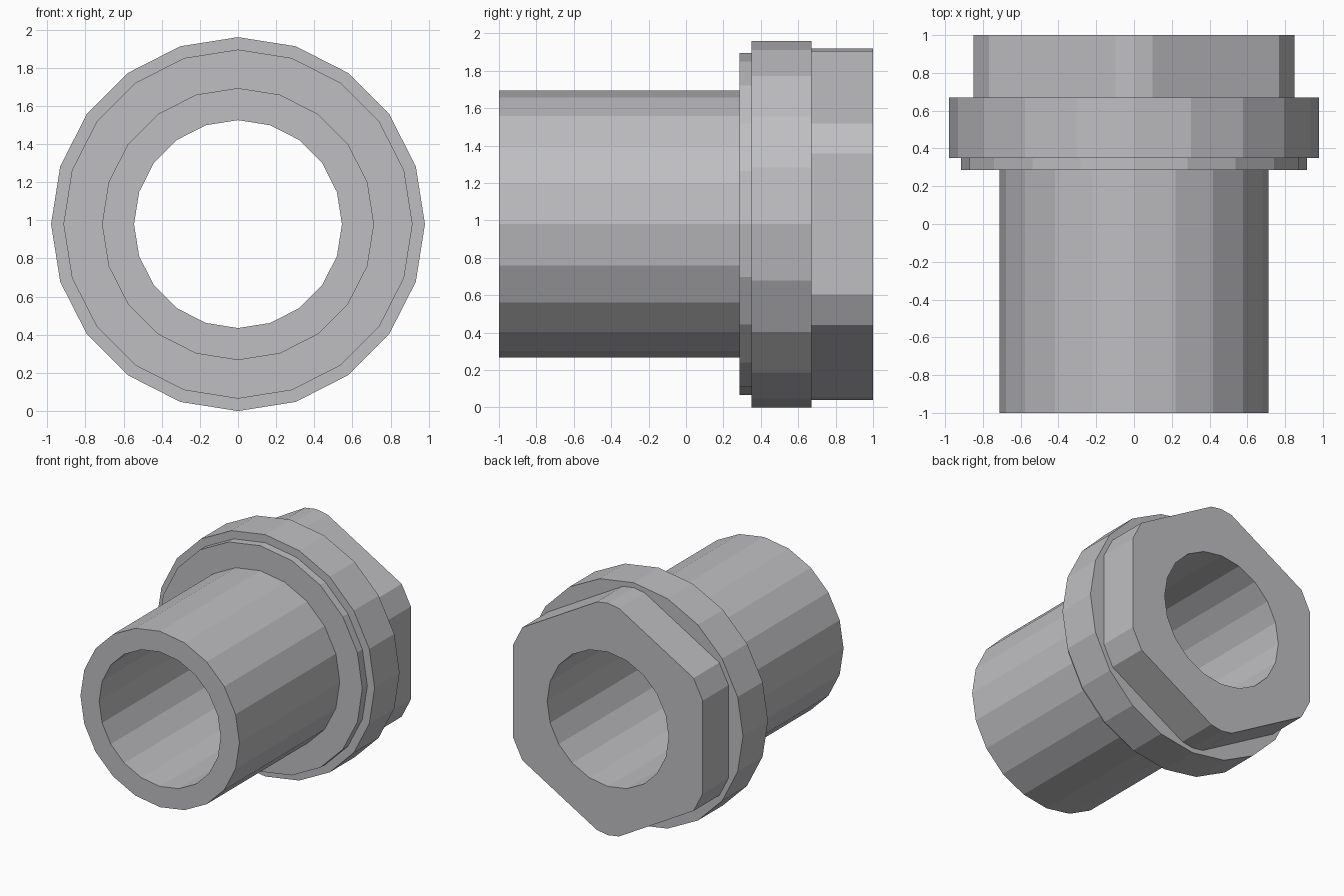
import bpy
import bmesh
from math import cos, sin, pi
from mathutils import Vector

SIDES = 20
RADIUS = 0.98            # flange radius, so the axis sits this high
BORE = 0.545
FLANGE_BACK = 0.67
NUT_APOTHEM = 0.85

cube = bpy.data.objects.get("Cube")
if cube:
    bpy.data.objects.remove(cube, do_unlink=True)

steel = bpy.data.materials.new("grey_steel")
steel.use_nodes = True
colour = (0.52, 0.52, 0.54, 1)
steel.diffuse_color = colour
steel.node_tree.nodes["Principled BSDF"].inputs["Base Color"].default_value = colour


def lathe(profile):
    """Revolve a closed (radius, y) profile about the y axis into flat facets."""
    bm = bmesh.new()
    rings = []
    for i in range(SIDES):
        a = 2 * pi * i / SIDES
        rings.append([bm.verts.new((r * cos(a), y, r * sin(a))) for r, y in profile])
    n = len(profile)
    for i in range(SIDES):
        a, b = rings[i], rings[(i + 1) % SIDES]
        for j in range(n):
            k = (j + 1) % n
            bm.faces.new((a[j], a[k], b[k], b[j]))
    return bm


def finish(bm, name):
    bmesh.ops.recalc_face_normals(bm, faces=bm.faces)
    mesh = bpy.data.meshes.new(name)
    bm.to_mesh(mesh)
    bm.free()
    mesh.materials.append(steel)
    obj = bpy.data.objects.new(name, mesh)
    obj.location.z = RADIUS
    bpy.context.collection.objects.link(obj)
    return obj


# Tube with stepped shoulder and flange
body = lathe([(BORE, -1), (0.713, -1), (0.713, 0.285), (0.915, 0.285),
              (0.915, 0.35), (RADIUS, 0.35), (RADIUS, FLANGE_BACK), (BORE, FLANGE_BACK)])
finish(body, "flanged_tube")

# Hexagonal end: a faceted ring with six flats cut into it
nut = lathe([(BORE, FLANGE_BACK), (0.94, FLANGE_BACK), (0.94, 1), (BORE, 1)])
for i in range(6):
    normal = Vector((cos(i * pi / 3), 0, sin(i * pi / 3)))
    cut = bmesh.ops.bisect_plane(
        nut, geom=nut.verts[:] + nut.edges[:] + nut.faces[:], dist=1e-5,
        plane_co=normal * NUT_APOTHEM, plane_no=normal, clear_outer=True)
    rim = [e for e in cut["geom_cut"] if isinstance(e, bmesh.types.BMEdge)]
    bmesh.ops.edgeloop_fill(nut, edges=rim)
bmesh.ops.recalc_face_normals(nut, faces=nut.faces)

# Drop the hidden faces that lie against the flange
hidden = [f for f in nut.faces if all(v.co.y < FLANGE_BACK + 0.001 for v in f.verts)]
bmesh.ops.delete(nut, geom=hidden, context="FACES")
finish(nut, "hex_end")
